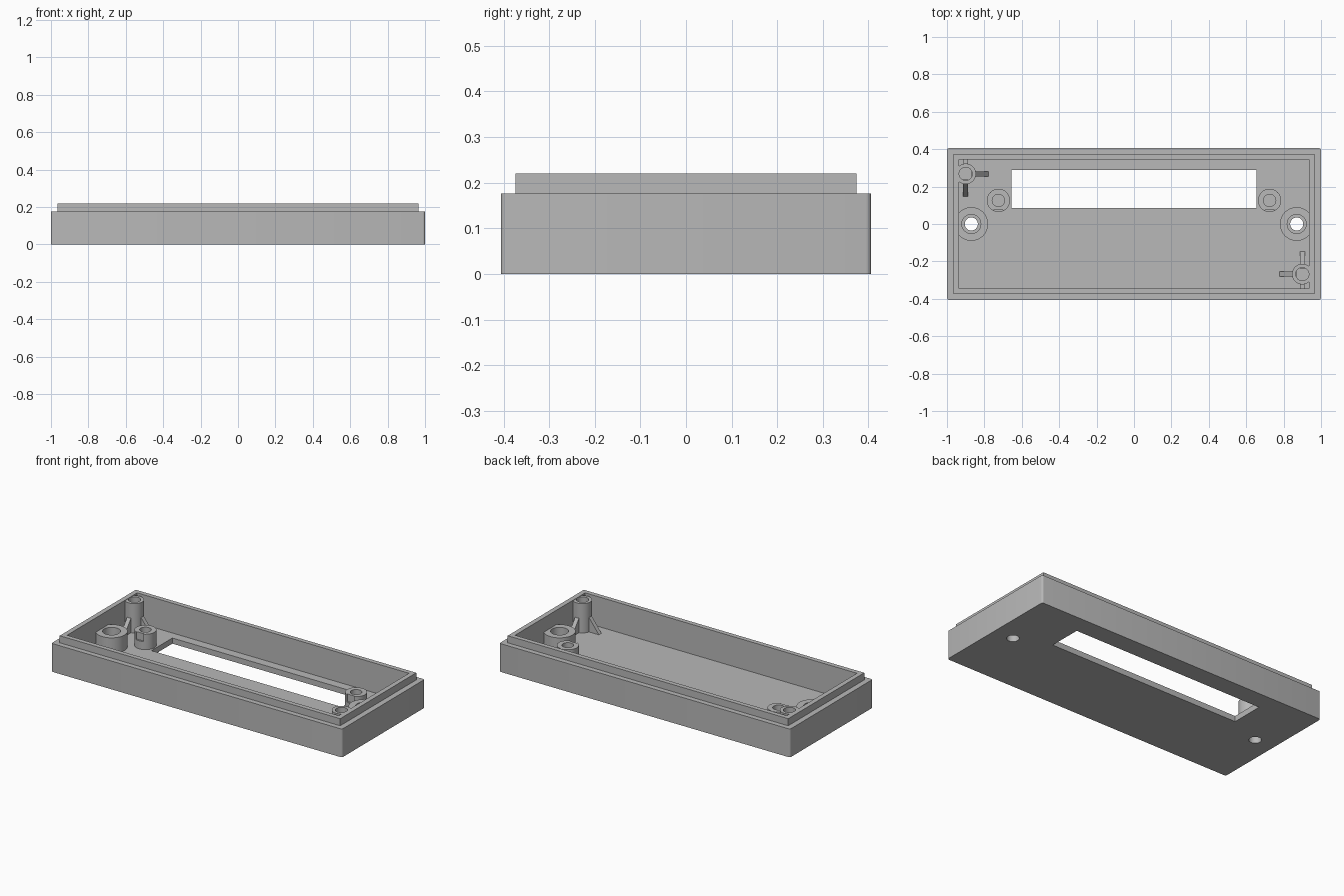
import bpy, bmesh, math
from mathutils import Matrix, Vector

cube = bpy.data.objects.get("Cube")
if cube:
    bpy.data.objects.remove(cube, do_unlink=True)

grey = bpy.data.materials.new("plastic grey")
grey.use_nodes = True
colour = (0.48, 0.48, 0.48, 1)
grey.diffuse_color = colour
grey.node_tree.nodes["Principled BSDF"].inputs["Base Color"].default_value = colour

FLOOR, WALL, LIP = 0.035, 0.176, 0.22


def finish(name, bm):
    bmesh.ops.recalc_face_normals(bm, faces=bm.faces)
    mesh = bpy.data.meshes.new(name)
    bm.to_mesh(mesh)
    bm.free()
    ob = bpy.data.objects.new(name, mesh)
    bpy.context.collection.objects.link(ob)
    mesh.materials.append(grey)
    return ob


def box(name, x, y, z, round_corners=0):
    """Box from (min, max) pairs, with optional rounded upright edges."""
    bm = bmesh.new()
    bmesh.ops.create_cube(bm, size=1)
    for v in bm.verts:
        v.co = Vector([(r[0] + r[1]) / 2 + c * (r[1] - r[0])
                       for c, r in zip(v.co, (x, y, z))])
    if round_corners:
        upright = [e for e in bm.edges
                   if abs(e.verts[0].co.z - e.verts[1].co.z) > 0.01]
        bmesh.ops.bevel(bm, geom=upright, offset=round_corners, segments=4,
                        profile=0.5, affect='EDGES')
    return finish(name, bm)


def cylinder(name, x, y, radius, z0, z1):
    bm = bmesh.new()
    bmesh.ops.create_cone(bm, cap_ends=True, segments=32, radius1=radius,
                          radius2=radius, depth=z1 - z0,
                          matrix=Matrix.Translation((x, y, (z0 + z1) / 2)))
    return finish(name, bm)


def boolean(ob, tool, operation='DIFFERENCE'):
    """Apply the tool to the object, then remove the tool."""
    mod = ob.modifiers.new("bool", 'BOOLEAN')
    mod.operation, mod.object, mod.solver = operation, tool, 'EXACT'
    bpy.context.view_layer.objects.active = ob
    bpy.ops.object.modifier_apply(modifier=mod.name)
    bpy.data.objects.remove(tool, do_unlink=True)


def smooth(ob):
    bpy.ops.object.select_all(action='DESELECT')
    ob.select_set(True)
    bpy.context.view_layer.objects.active = ob
    bpy.ops.object.shade_smooth_by_angle(angle=math.radians(30))


def rib(name, centre, direction, reach, height):
    """Triangular fin running from a post down to the floor."""
    out = Vector(direction)
    side = Vector((-out.y, out.x, 0)) * 0.013
    profile = [(0.03, 0.02), (reach, 0.02), (reach, FLOOR),
               (0.05, height), (0.03, height)]
    bm = bmesh.new()
    verts = [bm.verts.new(centre + out * d - side + Vector((0, 0, z)))
             for d, z in profile]
    face = bm.faces.new(verts)
    moved = bmesh.ops.extrude_face_region(bm, geom=[face])["geom"]
    bmesh.ops.translate(bm, vec=side * 2,
                        verts=[v for v in moved if isinstance(v, bmesh.types.BMVert)])
    return finish(name, bm)


# Shell: outer wall, raised lip, cavity and display window
shell = box("shell", (-1, 1), (-0.406, 0.406), (0, WALL), 0.012)
boolean(shell, box("lip", (-0.965, 0.965), (-0.374, 0.374), (0.1, LIP)), 'UNION')
boolean(shell, box("cavity", (-0.935, 0.935), (-0.345, 0.345), (FLOOR, 0.3)))
boolean(shell, box("window", (-0.655, 0.655), (0.085, 0.29), (-0.1, 0.1)))

for side, label in ((-1, "right"), (1, "left")):
    # Mounting bosses with a counterbored through hole
    x = side * 0.87
    boss = cylinder(label + "_mounting_boss", x, 0, 0.09, 0.01, 0.131)
    boolean(boss, cylinder("counterbore", x, 0, 0.051, 0.07, 0.2))
    for part in (boss, shell):
        boolean(part, cylinder("through_hole", x, 0, 0.035, -0.1, 0.2))
    smooth(boss)

    # Display bosses beside the window, each with a notch at the front
    x, y = side * 0.725, 0.126
    boss = cylinder(label + "_display_boss", x, y, 0.062, 0.01, 0.131)
    boolean(boss, cylinder("pilot_hole", x, y, 0.033, 0.05, 0.2))
    boolean(boss, box("notch", (x - 0.025, x + 0.025), (y - 0.1, y - 0.05), (0.085, 0.2)))
    smooth(boss)

    # Corner screw posts, braced by two fins and a web to the wall
    centre = Vector((side * 0.9, -side * 0.268, 0))
    post = cylinder(label + "_screw_post", centre.x, centre.y, 0.055, 0.01, 0.217)
    boolean(post, cylinder("screw_hole", centre.x, centre.y, 0.035, 0.07, 0.3))
    smooth(post)
    rib(label + "_side_fin", centre, (-side, 0, 0), 0.122, 0.13)
    rib(label + "_inner_fin", centre, (0, side, 0), 0.122, 0.13)
    wall_y = sorted((centre.y - side * 0.045, -side * 0.35))
    box(label + "_wall_web", (centre.x - 0.013, centre.x + 0.013), wall_y, (0.02, 0.13))

smooth(shell)
